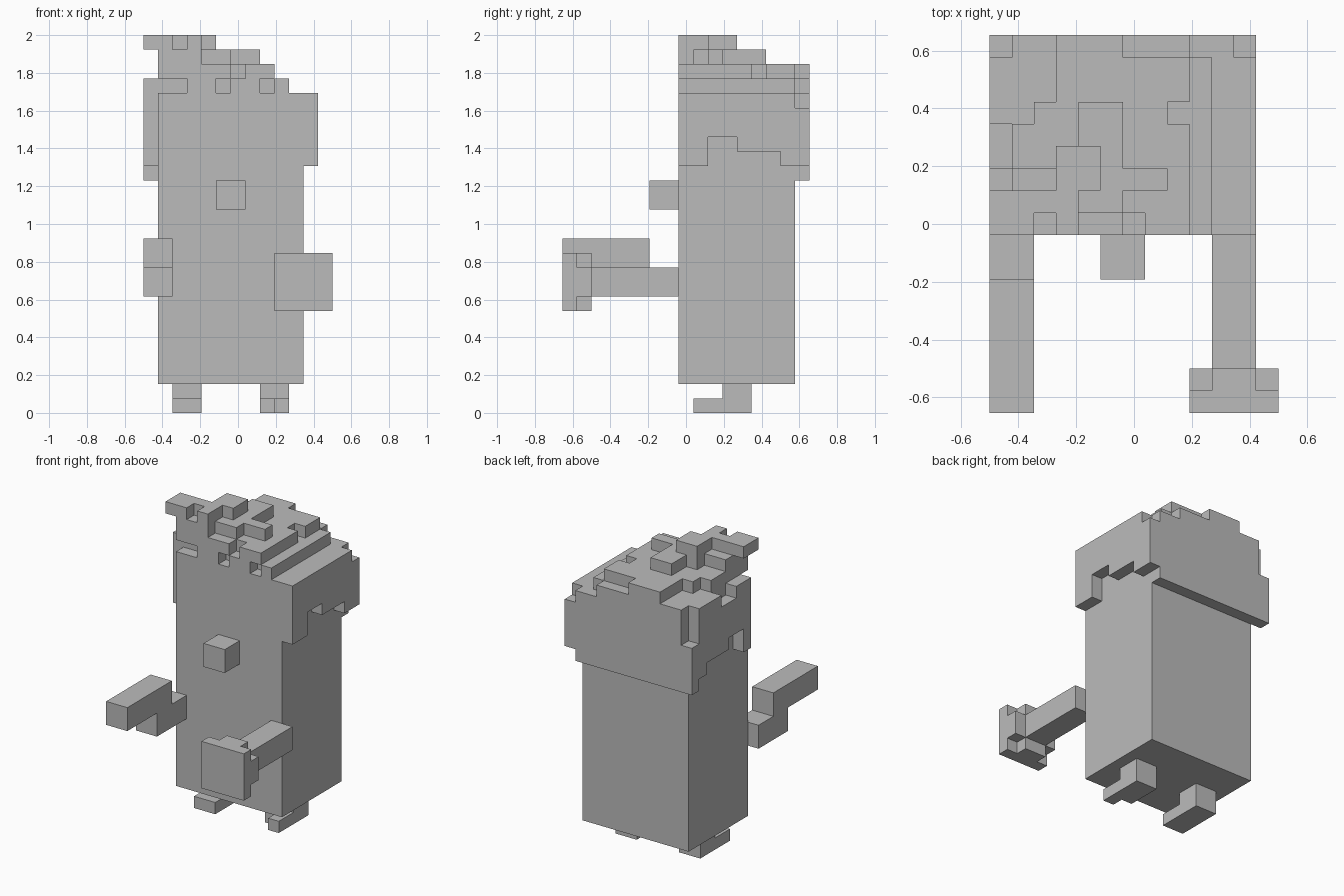
import bpy
import bmesh
from mathutils import Vector

if "Cube" in bpy.data.objects:
    bpy.data.objects.remove(bpy.data.objects["Cube"], do_unlink=True)

UNIT = 1 / 13
ORIGIN = Vector((-6.5, -8.5, 0))

grey = bpy.data.materials.new("plain_grey")
grey.use_nodes = True
grey.diffuse_color = (0.5, 0.5, 0.5, 1)
grey.node_tree.nodes["Principled BSDF"].inputs["Base Color"].default_value = (0.5, 0.5, 0.5, 1)


def block(x0, x1, y0, y1, z0, z1):
    """Cells of a box, in grid units."""
    return {(x, y, z) for x in range(x0, x1) for y in range(y0, y1) for z in range(z0, z1)}


parts = {}

# Body, nose
parts["body"] = block(1, 11, 8, 16, 2, 17)
parts["nose"] = block(5, 7, 6, 8, 14, 16)

# Legs with feet
parts["right_leg"] = block(2, 4, 11, 13, 0, 2) | block(2, 4, 9, 11, 0, 1)
parts["left_leg"] = (block(8, 10, 11, 13, 0, 2) | block(8, 10, 10, 11, 0, 1)
                     | block(9, 10, 9, 10, 0, 1))

# Arms, and the rounded paddle in the left hand
parts["right_upper_arm"] = block(0, 2, 4, 8, 8, 10)
parts["right_forearm"] = block(0, 2, 0, 6, 10, 12)
parts["left_arm"] = block(10, 12, 2, 8, 8, 10)
parts["left_hand"] = (block(9, 13, 0, 1, 7, 11) | block(10, 12, 1, 2, 7, 11)
                      | block(9, 13, 1, 2, 8, 10))

# Head core, stepping down towards the left
head = block(1, 9, 8, 16, 17, 24) | block(9, 10, 8, 16, 17, 23) | block(10, 11, 8, 16, 17, 22)
head -= block(8, 9, 13, 14, 23, 24)
head -= block(1, 3, 14, 16, 23, 24) | block(1, 2, 13, 14, 23, 24)
for x0, x1 in ((1, 3), (5, 6), (8, 9)):
    head -= block(x0, x1, 8, 9, 22, 23)
head -= block(6, 7, 8, 9, 23, 24)
parts["head"] = head

# Side hair with a ragged lower edge
left_hair, right_hair = set(), set()
for y0, y1, low in ((8, 10, 17), (10, 12, 19), (12, 15, 18), (15, 16, 17)):
    left_hair |= block(11, 12, y0, y1, low, 22)
    right_hair |= block(0, 1, max(y0, 9), y1, low, 23)
right_hair -= block(0, 1, 11, 13, 22, 23)
parts["left_hair"] = left_hair
parts["right_hair"] = right_hair

# Back hair with a stepped top
back = set()
for x0, x1, low, top in ((0, 1, 16, 20), (1, 3, 16, 23), (3, 6, 16, 24),
                         (6, 9, 16, 23), (9, 11, 16, 22), (11, 12, 17, 21)):
    back |= block(x0, x1, 16, 17, low, top)
parts["back_hair"] = back

# Tousled tufts on top
parts["top_tuft"] = (block(1, 4, 8, 11, 24, 25) | block(3, 5, 10, 12, 24, 26)
                     | block(4, 6, 9, 14, 24, 25) | block(6, 8, 10, 11, 24, 25))
parts["front_spike"] = (block(0, 2, 8, 10, 25, 26) | block(2, 3, 9, 10, 25, 26)
                        | block(3, 4, 8, 10, 25, 26))

solid = set().union(*parts.values())


def build(name, cells):
    """Skin the cells with outward faces and merge the flat areas."""
    bm = bmesh.new()
    for cell in cells:
        for axis in range(3):
            for side in (0, 1):
                step = [0, 0, 0]
                step[axis] = 2 * side - 1
                if tuple(c + s for c, s in zip(cell, step)) in solid:
                    continue
                ring = []
                for a, b in ((0, 0), (1, 0), (1, 1), (0, 1)):
                    p = Vector(cell)
                    p[axis] += side
                    p[(axis + 1) % 3] += a
                    p[(axis + 2) % 3] += b
                    ring.append(bm.verts.new((p + ORIGIN) * UNIT))
                bm.faces.new(ring if side else ring[::-1])
    bmesh.ops.remove_doubles(bm, verts=bm.verts, dist=UNIT / 100)
    bmesh.ops.dissolve_limit(bm, angle_limit=0.01, verts=bm.verts, edges=bm.edges)
    mesh = bpy.data.meshes.new(name)
    bm.to_mesh(mesh)
    bm.free()
    mesh.materials.append(grey)
    bpy.context.collection.objects.link(bpy.data.objects.new(name, mesh))


for part, cells in parts.items():
    build(part, cells)
